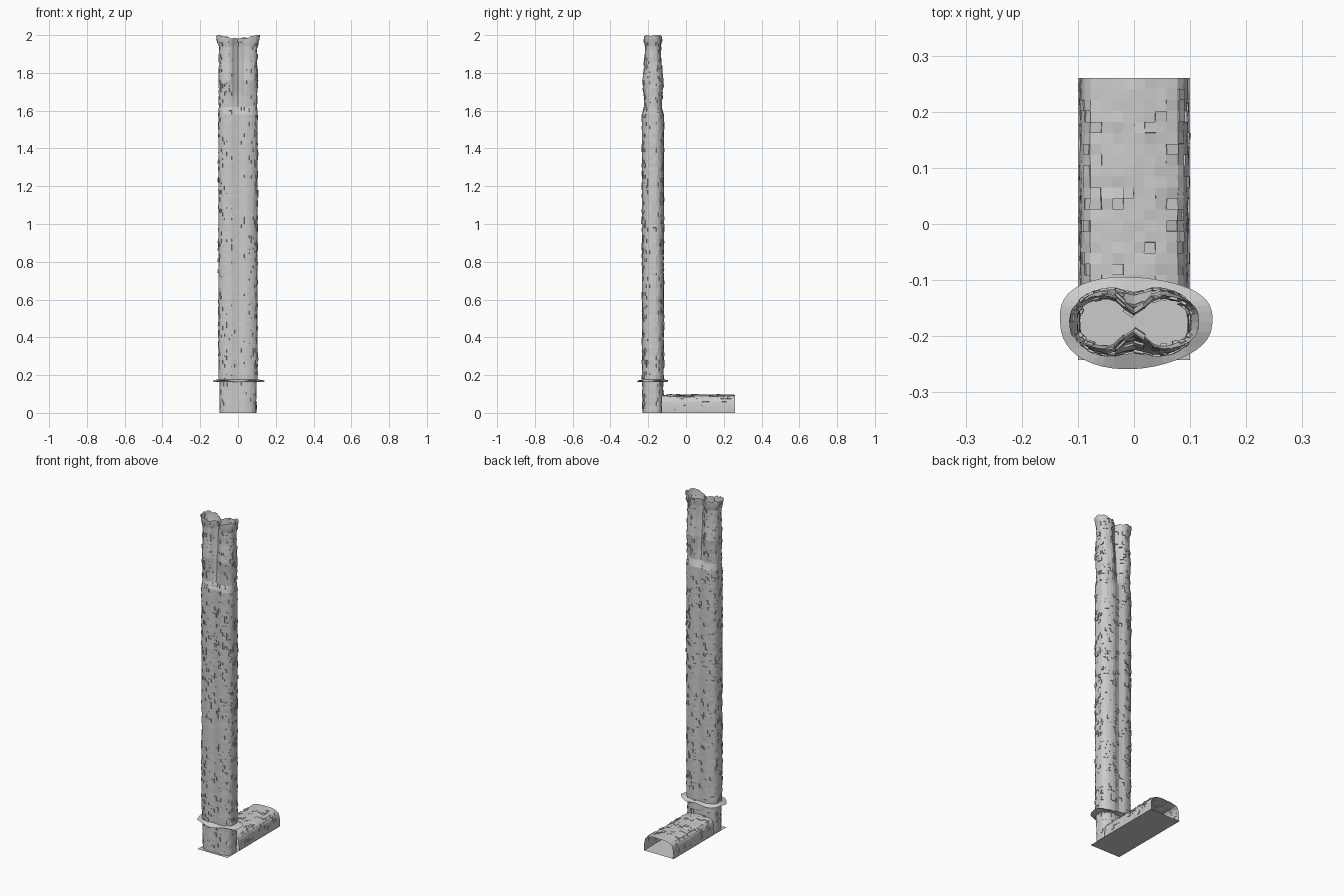
import bpy, bmesh, math, random

if "Cube" in bpy.data.objects:
    bpy.data.objects.remove(bpy.data.objects["Cube"])

random.seed(7)
YC = -0.175  # centre line of the tower


def roughen(bm, share, depth, zskip=(9, 9)):
    """Push random stones in or out so the masonry looks uneven."""
    bm.normal_update()
    faces = [f for f in bm.faces if random.random() < share
             and not zskip[0] < f.calc_center_median().z < zskip[1]
             and not any(e.is_boundary for e in f.edges)]
    for f in faces:
        n = f.normal.copy()
        d = n * random.uniform(-depth, depth)
        new = bmesh.ops.extrude_discrete_faces(bm, faces=[f])["faces"][0]
        for v in new.verts:
            v.co += d


def skin(bm, rings, closed):
    """Join successive rings of points with quads."""
    rows = [[bm.verts.new(p) for p in r] for r in rings]
    n = len(rows[0])
    for a, b in zip(rows, rows[1:]):
        for i in range(n if closed else n - 1):
            j = (i + 1) % n
            bm.faces.new((a[i], a[j], b[j], b[i]))


def finish(bm, name):
    me = bpy.data.meshes.new(name)
    bm.to_mesh(me)
    bm.free()
    ob = bpy.data.objects.new(name, me)
    bpy.context.collection.objects.link(ob)
    return ob


def power(v, p):
    return math.copysign(abs(v) ** p, v)


def lobed_ring(z, w, d, pinch, jitter, n=44):
    """Figure-eight outline: two round flues with a crease between."""
    pts = []
    for i in range(n):
        t = 2 * math.pi * i / n
        x = w * power(math.cos(t), 0.9)
        y = d * power(math.sin(t), 0.65)
        y *= 1 - pinch * math.exp(-(x / 0.028) ** 2)
        k = 1 + random.uniform(-jitter, jitter)
        pts.append((x * k, YC + y * k, z))
    return pts


# height, half width, half depth, crease depth
stations = [(0, .096, .058, .12), (.16, .098, .058, .15), (.177, .103, .061, .18),
            (1.58, .104, .062, .22), (1.62, .102, .05, .35), (1.68, .102, .053, .5),
            (1.76, .103, .062, .6), (1.87, .101, .048, .72), (1.95, .102, .047, .75),
            (1.965, .112, .052, .7), (2.0, .115, .052, .7)]


def sample(z):
    for a, b in zip(stations, stations[1:]):
        if z <= b[0] + 1e-6:
            f = (z - a[0]) / (b[0] - a[0])
            return [p + (q - p) * f for p, q in zip(a[1:], b[1:])]


# Twin-flue tower shell, open at the top
bm = bmesh.new()
rings = []
for i in range(101):
    z = i * 0.02
    ring = lobed_ring(z, *sample(z), 0.012)
    if i == 100:  # uneven rim, lower in the middle
        ring = [(x, y, 2.0 - 0.018 * max(0, 1 - abs(x) / 0.1)
                 - random.choice((0, 0, 0.008))) for x, y, _ in ring]
    rings.append(ring)
skin(bm, rings, True)
roughen(bm, 0.22, 0.005)
finish(bm, "tower_shell")

# Ragged flat collar around the tower foot
bm = bmesh.new()
inner = lobed_ring(.165, .098, .058, .15, 0)
outer, top = [], lobed_ring(.178, .102, .06, .16, 0)
for i, (x, y, z) in enumerate(inner):
    t = 2 * math.pi * i / 44
    s = 1 + 0.035 * math.sin(3 * t + 1)
    outer.append((.136 * s * math.cos(t),
                  YC + .082 * s * power(math.sin(t), .8),
                  .168 + 0.005 * math.sin(5 * t)))
skin(bm, [inner, outer, top], True)
finish(bm, "foot_collar")

# Low vaulted passage running back from the tower, open at its end
bm = bmesh.new()
half = [(.097, 0), (.097, .02), (.096, .04), (.094, .058), (.088, .074),
        (.078, .085), (.058, .091), (.038, .094), (.019, .096)]
profile = half + [(0, .096)] + [(-x, z) for x, z in reversed(half)]
rings = []
for i in range(21):
    y = -0.13 + 0.39 * i / 20
    rings.append([(x + random.uniform(-.001, .001), y,
                   z + (random.uniform(-.002, .002) if z else 0))
                  for x, z in reversed(profile)])
skin(bm, rings, False)
roughen(bm, 0.25, 0.004)
finish(bm, "vaulted_passage")

# Thin floor plate under tower and passage
bm = bmesh.new()
skin(bm, [[(-.1, -.242, 0), (.1, -.242, 0)], [(-.1, .26, 0), (.1, .26, 0)]], False)
finish(bm, "floor_plate")
